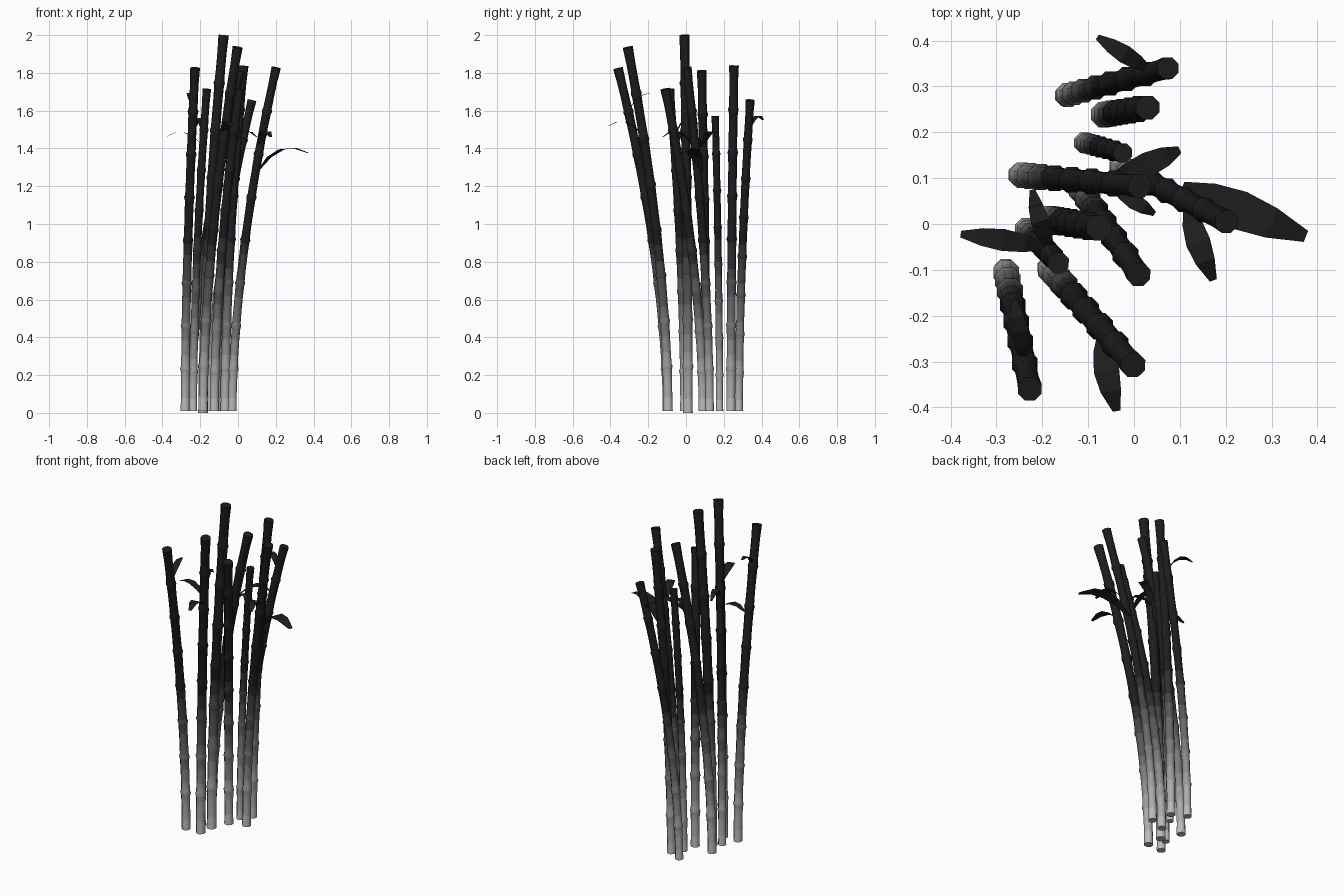
import bpy, math
from mathutils import Vector

if "Cube" in bpy.data.objects:
    bpy.data.objects.remove(bpy.data.objects["Cube"])

SIDES, SEGS = 8, 8

# Grey-to-black gradient, one material per band of height
SHADES = []
for i in range(11):
    g = max(0.012, 0.5 * (1 - i / 10) ** 1.8)
    m = bpy.data.materials.new(f"bamboo_shade_{i}")
    m.diffuse_color = (g, g, g, 1)
    m.use_nodes = True
    m.node_tree.nodes["Principled BSDF"].inputs["Base Color"].default_value = m.diffuse_color
    SHADES.append(m)


def make_object(name, verts, faces, smooth):
    me = bpy.data.meshes.new(name)
    me.from_pydata(verts, [], faces)
    for m in SHADES:
        me.materials.append(m)
    for p in me.polygons:
        p.use_smooth = smooth
        p.material_index = min(10, int(p.center.z * 10))
    if smooth:
        me.set_sharp_from_angle(angle=math.radians(50))
    me.update()
    ob = bpy.data.objects.new(name, me)
    bpy.context.collection.objects.link(ob)
    return ob


def stalk_point(base, tip, t):
    # nearly upright at the foot, leaning further towards the tip
    b, e = Vector(base), Vector(tip)
    f = t ** 1.75
    return Vector((b.x + (e.x - b.x) * f, b.y + (e.y - b.y) * f, b.z + (e.z - b.z) * t))


def make_stalk(name, base, tip, r):
    # each segment: slim body that flares into a raised joint
    stations = [(0, 1.0)]
    for s in range(SEGS):
        if s:
            stations.append((s / SEGS + 0.006, 0.98))
        for k, w in ((0.3, 0.94), (0.65, 0.95)):
            stations.append(((s + k) / SEGS, w))
        if s < SEGS - 1:
            stations += [((s + 1) / SEGS - 0.010, 1.0), ((s + 1) / SEGS - 0.002, 1.17)]
    stations.append((1, 1.07))
    verts, faces = [], []
    for t, w in stations:
        c = stalk_point(base, tip, t)
        d = (stalk_point(base, tip, t + 0.01) - stalk_point(base, tip, max(0, t - 0.01))).normalized()
        u = Vector((0, 1, 0)).cross(d).normalized()
        v = d.cross(u)
        for i in range(SIDES):
            a = math.tau * (i + 0.5) / SIDES
            verts.append(c + (u * math.cos(a) + v * math.sin(a)) * r * w)
    for j in range(len(stations) - 1):
        for i in range(SIDES):
            k = (i + 1) % SIDES
            faces.append((j * SIDES + i, j * SIDES + k, (j + 1) * SIDES + k, (j + 1) * SIDES + i))
    faces.append(tuple(reversed(range(SIDES))))
    top = (len(stations) - 1) * SIDES
    faces.append(tuple(range(top, top + SIDES)))
    make_object(name, verts, faces, True)


def make_leaf(name, start, mid, tip, half):
    # flat arching blade through three points
    a, m, b = Vector(start), Vector(mid), Vector(tip)
    ctrl = m * 2 - (a + b) / 2
    side = Vector((b.y - a.y, a.x - b.x, 0)).normalized()
    widths = (0.3, 0.8, 1.0, 0.8, 0.3)
    verts, faces = [], []
    for i, w in enumerate(widths):
        t = i / (len(widths) - 1)
        p = a * (1 - t) ** 2 + ctrl * 2 * t * (1 - t) + b * t * t
        verts += [p - side * half * w, p + side * half * w]
    for i in range(len(widths) - 1):
        faces.append((2 * i, 2 * i + 1, 2 * i + 3, 2 * i + 2))
    make_object(name, verts, faces, False)


# Stalks: foot, tip, radius
STALKS = [
    ((-0.280, -0.100, 0.01), (-0.227, -0.360, 1.825), 0.026),
    ((-0.185, -0.095, 0.01), (-0.002, -0.308, 1.935), 0.027),
    ((-0.237, -0.010, 0.01), (-0.165, -0.085, 1.715), 0.023),
    ((-0.185, 0.010, 0.00), (-0.076, -0.008, 2.000), 0.028),
    ((-0.125, 0.090, 0.01), (0.010, -0.110, 1.715), 0.026),
    ((-0.250, 0.107, 0.01), (0.012, 0.083, 1.810), 0.026),
    ((-0.030, 0.125, 0.01), (0.202, 0.005, 1.828), 0.025),
    ((-0.110, 0.178, 0.01), (-0.025, 0.155, 1.570), 0.021),
    ((-0.068, 0.238, 0.01), (0.030, 0.254, 1.838), 0.026),
    ((-0.150, 0.280, 0.01), (0.074, 0.340, 1.655), 0.024),
]
for n, s in enumerate(STALKS):
    make_stalk(f"bamboo_stalk_{n + 1}", *s)

# Leaves: root, middle, tip, half width
LEAVES = [
    ((0.035, 0.335, 1.50), (-0.02, 0.370, 1.57), (-0.080, 0.408, 1.55), 0.020),
    ((-0.060, 0.090, 1.42), (0.03, 0.130, 1.49), (0.100, 0.162, 1.46), 0.027),
    ((0.105, 0.080, 1.28), (0.23, 0.030, 1.395), (0.375, -0.027, 1.375), 0.043),
    ((0.115, 0.045, 1.40), (0.14, -0.040, 1.49), (0.173, -0.123, 1.46), 0.027),
    ((-0.190, -0.050, 1.42), (-0.285, -0.035, 1.484), (-0.378, -0.022, 1.463), 0.024),
    ((-0.180, -0.060, 1.47), (-0.205, 0.005, 1.56), (-0.222, 0.075, 1.52), 0.020),
    ((-0.070, -0.230, 1.47), (-0.060, -0.320, 1.54), (-0.038, -0.408, 1.52), 0.028),
    ((-0.050, 0.085, 1.41), (0.000, 0.050, 1.46), (0.045, 0.022, 1.44), 0.018),
    ((-0.238, -0.300, 1.61), (-0.250, -0.235, 1.68), (-0.262, -0.165, 1.69), 0.020),
]
for n, l in enumerate(LEAVES):
    make_leaf(f"leaf_{n + 1}", *l)
